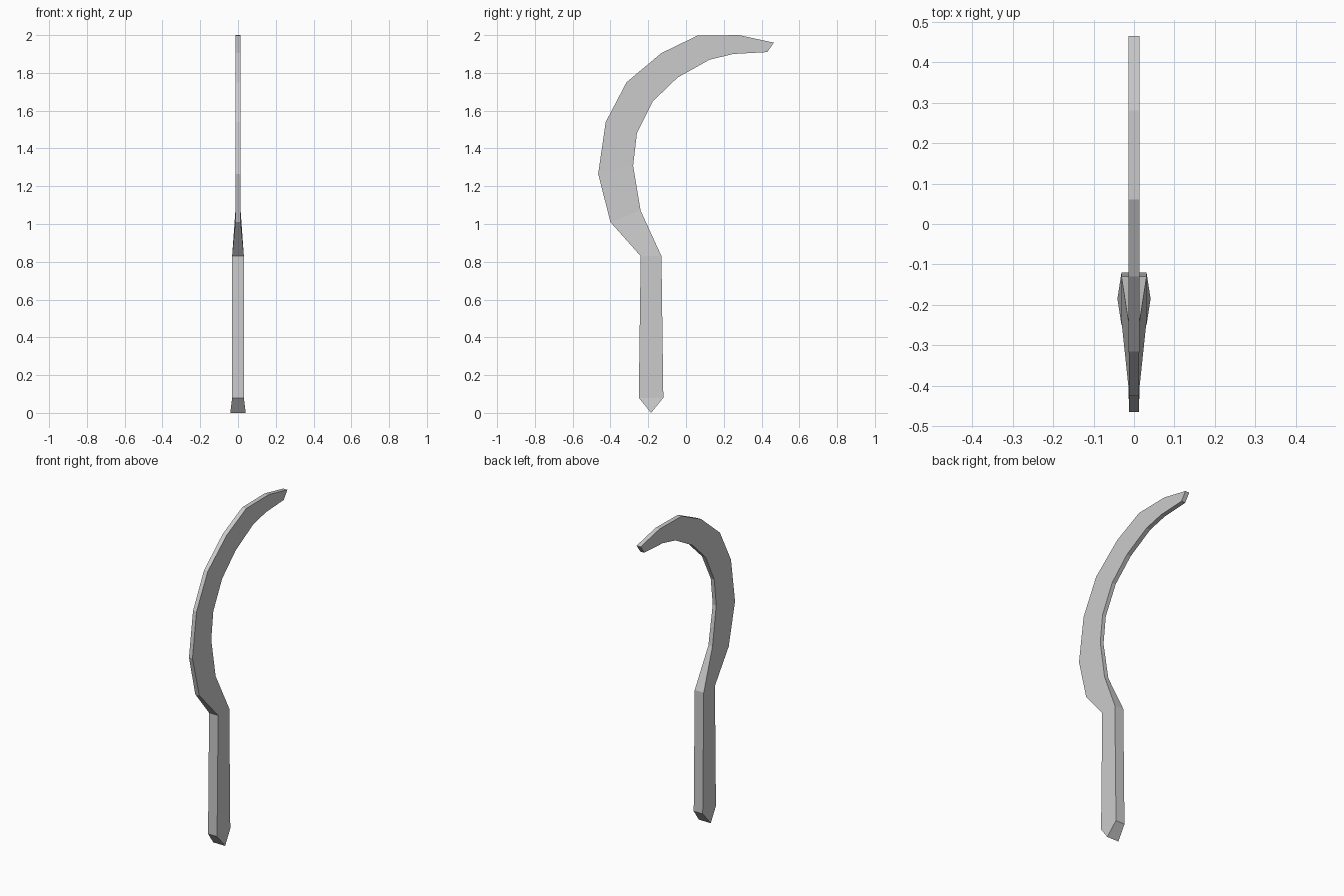
import bpy, bmesh

if "Cube" in bpy.data.objects:
    bpy.data.objects.remove(bpy.data.objects["Cube"])

steel = bpy.data.materials.new("grey metal")
steel.diffuse_color = (0.6, 0.6, 0.6, 1)
steel.use_nodes = True
steel.node_tree.nodes["Principled BSDF"].inputs["Base Color"].default_value = steel.diffuse_color

# Cross-sections: (outer y, outer z, inner y, inner z, half thickness)
handle = [(-0.25, 0.08, -0.12, 0.08, 0.031), (-0.24, 0.83, -0.13, 0.83, 0.031)]
blade = [
    (-0.40, 1.01, -0.24, 1.07, 0.014),
    (-0.465, 1.265, -0.28, 1.31, 0.012),
    (-0.425, 1.54, -0.26, 1.48, 0.012),
    (-0.315, 1.75, -0.175, 1.65, 0.013),
    (-0.13, 1.905, -0.045, 1.775, 0.014),
    (0.06, 1.997, 0.125, 1.87, 0.014),
    (0.28, 2.0, 0.25, 1.90, 0.014),
    (0.465, 1.96, 0.43, 1.91, 0.014),
]

bm = bmesh.new()


def ring(oy, oz, iy, iz, w):
    """Four corners of one cross-section."""
    pts = [(-w, oy, oz), (w, oy, oz), (w, iy, iz), (-w, iy, iz)]
    return [bm.verts.new(p) for p in pts]


# Handle and curved blade as one continuous strip
rings = [ring(*s) for s in handle + blade]
for a, b in zip(rings, rings[1:]):
    for i in range(4):
        j = (i + 1) % 4
        bm.faces.new((a[i], a[j], b[j], b[i]))
bm.faces.new(rings[-1])

# Wedge-shaped butt of the handle
base = rings[0]
left, right = [bm.verts.new((x, -0.185, 0)) for x in (-0.041, 0.041)]
bm.faces.new((base[0], base[1], right, left))
bm.faces.new((base[2], base[3], left, right))
bm.faces.new((base[1], base[2], right))
bm.faces.new((base[3], base[0], left))

bmesh.ops.recalc_face_normals(bm, faces=bm.faces)
mesh = bpy.data.meshes.new("sickle")
bm.to_mesh(mesh)
bm.free()
mesh.materials.append(steel)
sickle = bpy.data.objects.new("sickle", mesh)
bpy.context.collection.objects.link(sickle)
